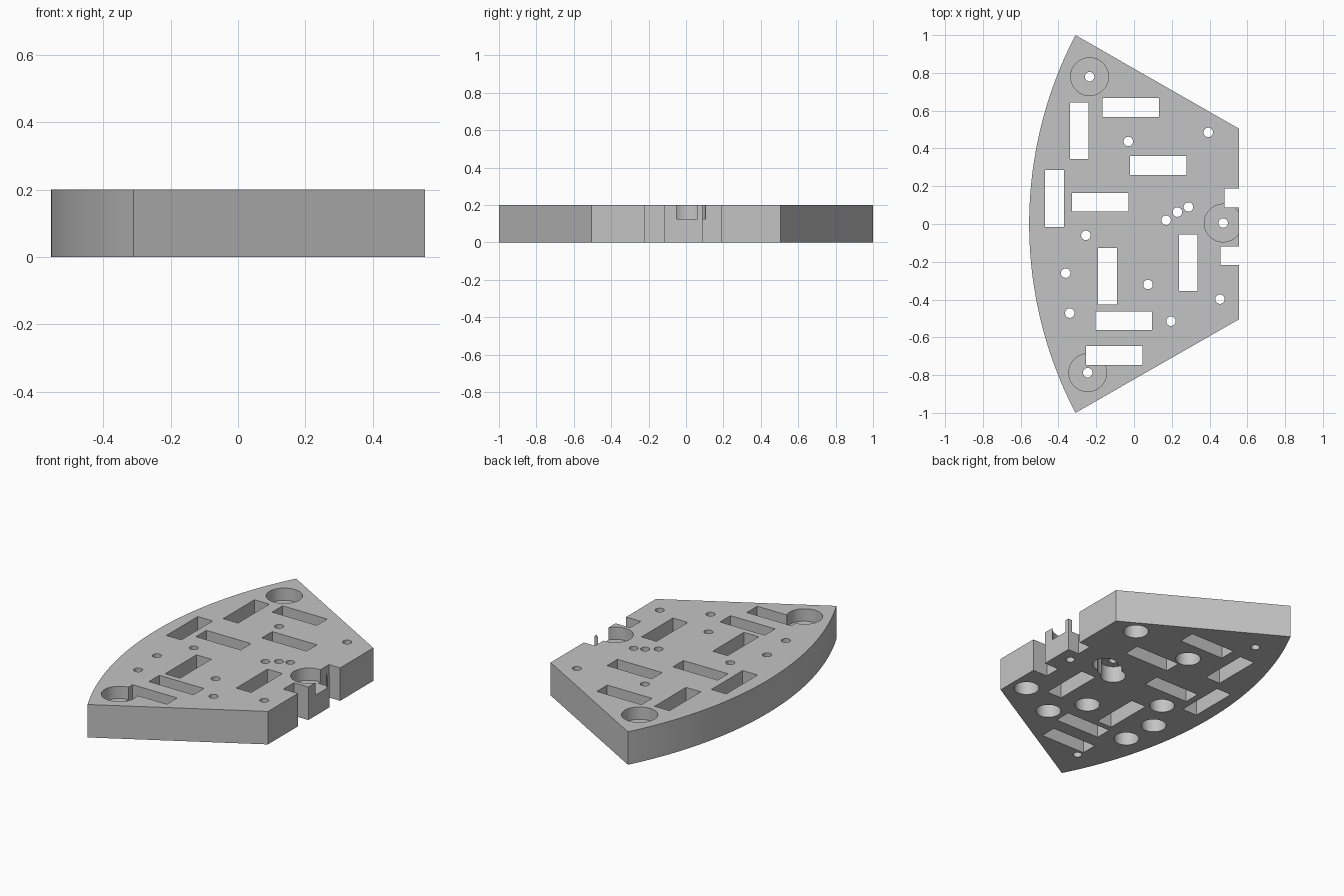
import bpy, bmesh, math

default = bpy.data.objects.get("Cube")
if default:
    bpy.data.objects.remove(default, do_unlink=True)

THICK = 0.2
BOLT_R, BORE_R, PIN_BORE_R = 0.025, 0.1, 0.07
BORE_FLOOR, PIN_FLOOR = 0.125, 0.1

grey = bpy.data.materials.new("plain grey")
grey.use_nodes = True
grey.diffuse_color = (0.55, 0.55, 0.55, 1)
grey.node_tree.nodes["Principled BSDF"].inputs["Base Color"].default_value = grey.diffuse_color


def prism(name, outline, z0, z1):
    """Extrude a closed outline from z0 up to z1."""
    bm = bmesh.new()
    base = bm.faces.new([bm.verts.new((x, y, z0)) for x, y in outline])
    up = bmesh.ops.extrude_face_region(bm, geom=[base])["geom"]
    bmesh.ops.translate(bm, vec=(0, 0, z1 - z0),
                        verts=[v for v in up if isinstance(v, bmesh.types.BMVert)])
    bmesh.ops.recalc_face_normals(bm, faces=bm.faces)
    mesh = bpy.data.meshes.new(name)
    bm.to_mesh(mesh)
    bm.free()
    mesh.materials.append(grey)
    obj = bpy.data.objects.new(name, mesh)
    bpy.context.collection.objects.link(obj)
    return obj


def circle(x, y, r, n=40):
    return [(x + r * math.cos(math.tau * i / n), y + r * math.sin(math.tau * i / n))
            for i in range(n)]


def box(x, y, w, h):
    return [(x - w / 2, y - h / 2), (x + w / 2, y - h / 2),
            (x + w / 2, y + h / 2), (x - w / 2, y + h / 2)]


# Plate: straight sides and one bowed edge
radius = 2.163
half = math.asin(1 / radius)
arc = [(radius - 0.555 - radius * math.cos(a), radius * math.sin(a))
       for a in (half * (1 - i / 24) for i in range(49))]
plate = prism("plate", arc + [(0.555, -0.505), (0.555, 0.505)], 0, THICK)
bpy.context.view_layer.objects.active = plate
plate.select_set(True)


def cut(outline, z0=-0.1, z1=THICK + 0.1):
    cutter = prism("cutter", outline, z0, z1)
    cutter.hide_render = True
    mod = plate.modifiers.new("cut", 'BOOLEAN')
    mod.operation, mod.solver, mod.object = 'DIFFERENCE', 'EXACT', cutter
    bpy.ops.object.modifier_apply(modifier=mod.name)
    bpy.data.objects.remove(cutter, do_unlink=True)


# Rectangular slots, lengthwise and crosswise
for x, y in [(-0.29, 0.493), (-0.42, 0.135), (-0.14, -0.277), (0.287, -0.205)]:
    cut(box(x, y, 0.1, 0.3))
for x, y in [(-0.018, 0.617), (0.128, 0.31), (-0.178, 0.115),
             (-0.055, -0.512), (-0.105, -0.697)]:
    cut(box(x, y, 0.3, 0.1))

# Edge notches
cut(box(0.58, 0.137, 0.2, 0.1))
cut(box(0.557, -0.168, 0.2, 0.1))

# Mounting holes, counterbored from the top
for x, y in [(-0.235, 0.78), (0.472, 0.005), (-0.245, -0.787)]:
    cut(circle(x, y, BORE_R, 64), z0=BORE_FLOOR)
    cut(circle(x, y, BOLT_R))

# Pin holes, counterbored from the underside
for x, y in [(-0.03, 0.437), (0.393, 0.485), (0.455, -0.398), (0.074, -0.32),
             (0.196, -0.515), (-0.255, -0.06), (-0.362, -0.26), (-0.34, -0.472),
             (0.17, 0.02), (0.23, 0.063), (0.288, 0.09)]:
    cut(circle(x, y, PIN_BORE_R), z1=PIN_FLOOR)
    cut(circle(x, y, BOLT_R))

bpy.ops.object.shade_smooth_by_angle(angle=math.radians(30))
